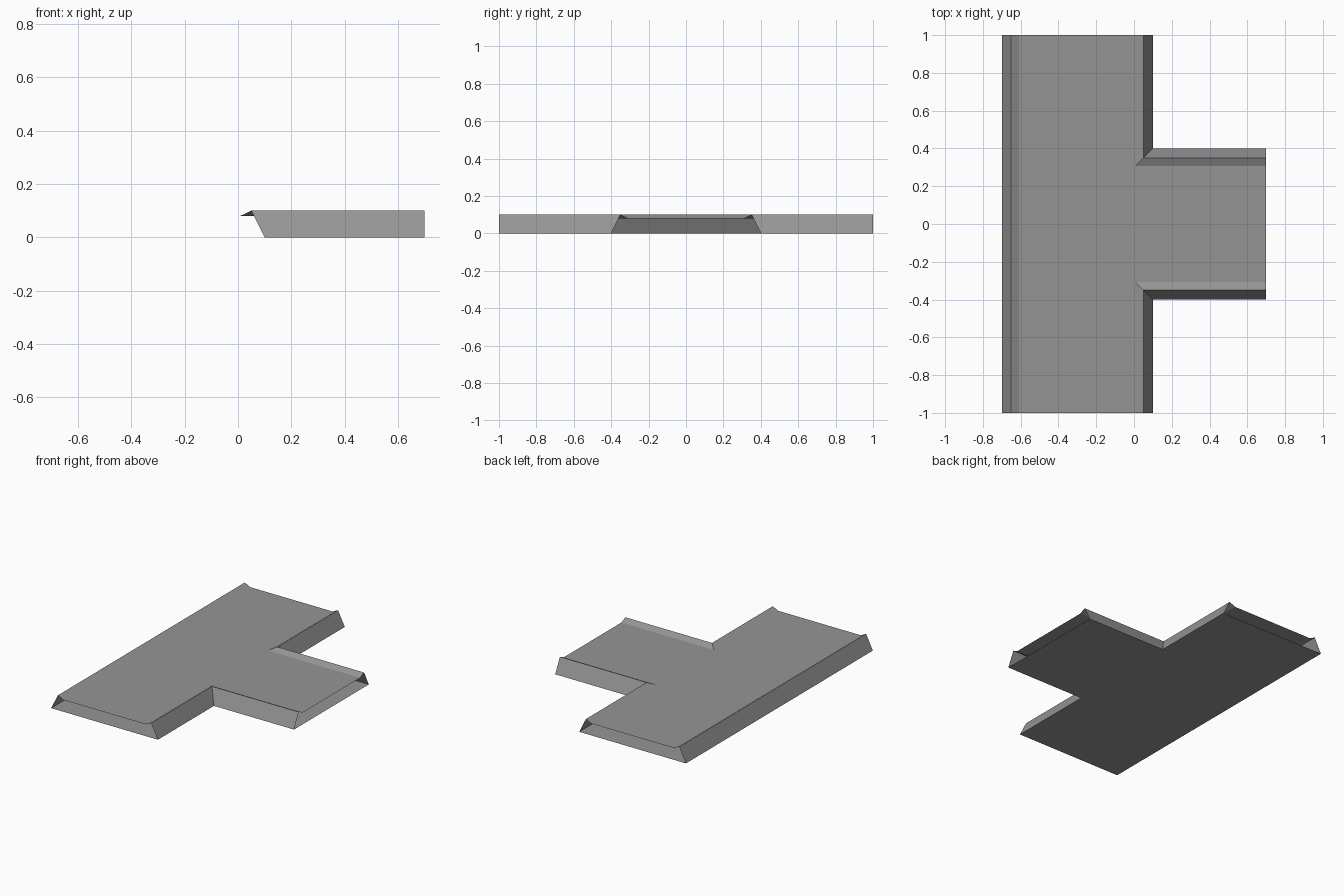
import bpy

if "Cube" in bpy.data.objects:
    bpy.data.objects.remove(bpy.data.objects["Cube"])

# One flat grey for the whole tile
grey = bpy.data.materials.new("concrete grey")
grey.diffuse_color = (0.3, 0.3, 0.3, 1)
grey.use_nodes = True
grey.node_tree.nodes["Principled BSDF"].inputs["Base Color"].default_value = grey.diffuse_color

OPEN_ENDS = {0, 3, 5}  # outline edges where the next tile joins on
PROFILE = [(0, 0), (0.05, 0.1), (0.092, 0.08)]  # curb section: inset, height


def t_outline(inset, z):
    """T-junction outline, counter-clockwise, inset on its closed sides."""
    right, left, half = 0.1 - inset, -0.7 + inset, 0.4 - inset
    return [(x, y, z) for x, y in [
        (0.7, -half), (0.7, half), (right, half), (right, 1),
        (left, 1), (left, -1), (right, -1), (right, -half)]]


def add_part(name, verts, faces):
    mesh = bpy.data.meshes.new(name)
    mesh.from_pydata(verts, [], faces)
    mesh.materials.append(grey)
    obj = bpy.data.objects.new(name, mesh)
    bpy.context.collection.objects.link(obj)


# Underside and road surface
add_part("base", t_outline(*PROFILE[0]), [list(range(7, -1, -1))])
add_part("road_surface", t_outline(*PROFILE[-1]), [list(range(8))])

# Sloped curbs: outer wall and inner lip, open at the three ends
verts = [v for step in PROFILE for v in t_outline(*step)]
faces = []
for level in range(len(PROFILE) - 1):
    for i in range(8):
        if i not in OPEN_ENDS:
            a, b = level * 8 + i, level * 8 + (i + 1) % 8
            faces.append((a, b, b + 8, a + 8))
add_part("curbs", verts, faces)
